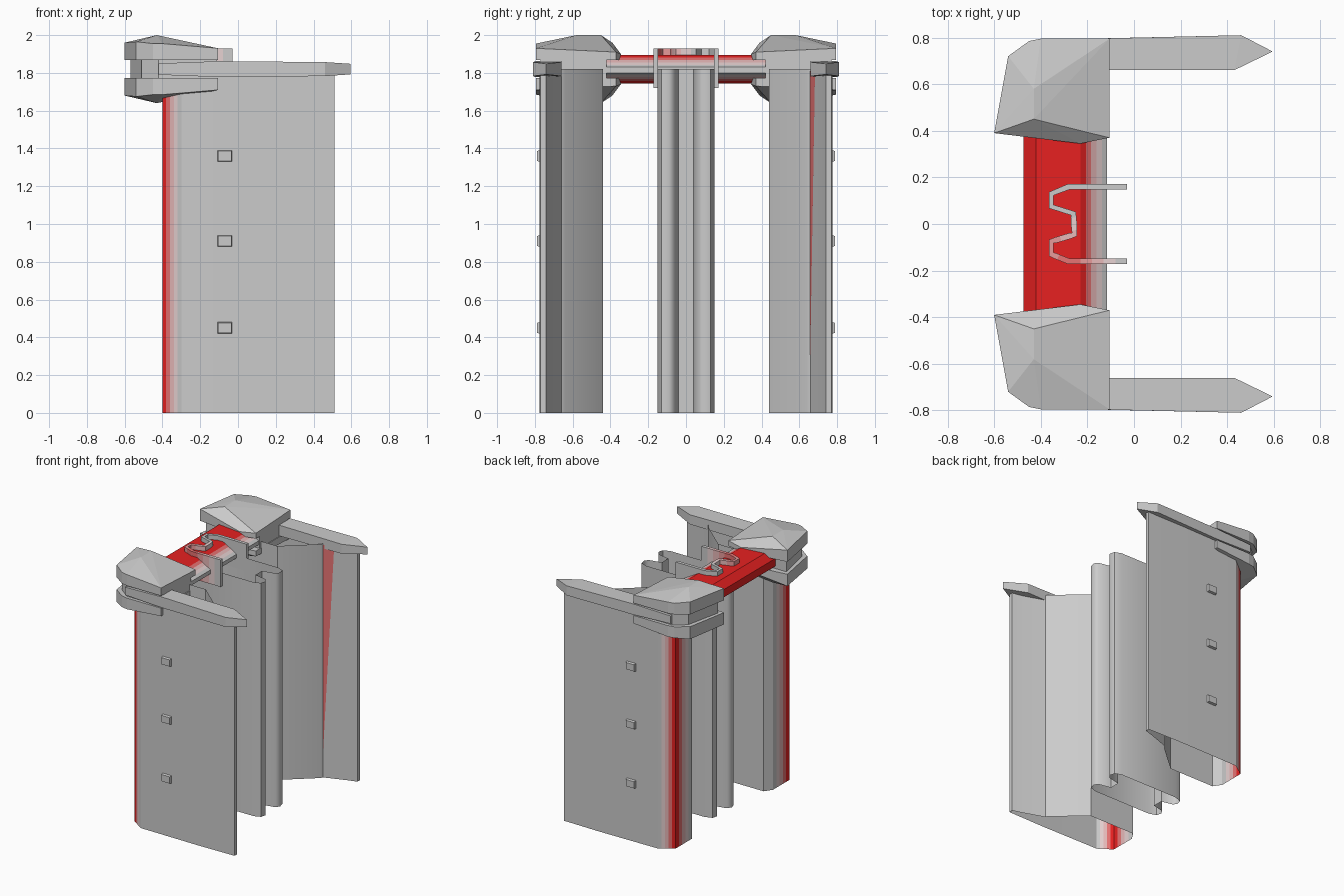
import bpy, bmesh
from mathutils import Vector

if "Cube" in bpy.data.objects:
    bpy.data.objects.remove(bpy.data.objects["Cube"])

GREY, RED = Vector((0.8, 0.8, 0.8)), Vector((0.8, 0.015, 0.015))
STEPS = 5          # strips per profile edge where the colour fades
mats = {}


def tint(t):
    """Material blended from grey (0) to red (1)."""
    k = round(t * STEPS)
    if k not in mats:
        m = bpy.data.materials.new("tint_%d" % k)
        m.diffuse_color = (*GREY.lerp(RED, k / STEPS), 1)
        m.use_nodes = True
        m.node_tree.nodes["Principled BSDF"].inputs["Base Color"].default_value = m.diffuse_color
        mats[k] = m
    return mats[k]


def finish(name, bm, smooth=None):
    bmesh.ops.recalc_face_normals(bm, faces=bm.faces)
    me = bpy.data.meshes.new(name)
    bm.to_mesh(me)
    bm.free()
    ob = bpy.data.objects.new(name, me)
    bpy.context.collection.objects.link(ob)
    if smooth:
        bpy.ops.object.select_all(action='DESELECT')
        ob.select_set(True)
        bpy.context.view_layer.objects.active = ob
        bpy.ops.object.shade_smooth_by_angle(angle=smooth)
    return ob


def sheet(name, pts, lo, hi, place, closed=True, smooth=None):
    """Open-ended sheet: sweep a (u, v, redness) profile from lo to hi."""
    fine = []
    n = len(pts)
    for i in range(n if closed else n - 1):
        a, b = Vector(pts[i]), Vector(pts[(i + 1) % n])
        k = STEPS if a.z != b.z else 1
        fine += [a.lerp(b, j / k) for j in range(k)]
    if not closed:
        fine.append(Vector(pts[-1]))
    bm = bmesh.new()
    rows = [[bm.verts.new(place(p.x, p.y, h)) for p in fine] for h in (lo, hi)]
    m = len(fine)
    slots = []
    for i in range(m if closed else m - 1):
        j = (i + 1) % m
        f = bm.faces.new((rows[0][i], rows[0][j], rows[1][j], rows[1][i]))
        mat = tint((fine[i].z + fine[j].z) / 2)
        if mat not in slots:
            slots.append(mat)
        f.material_index = slots.index(mat)
    ob = finish(name, bm, smooth)
    if any(p[2] for p in pts):
        for mat in slots:
            ob.data.materials.append(mat)
    return ob


def hull(name, pts):
    bm = bmesh.new()
    for p in pts:
        bm.verts.new(p)
    r = bmesh.ops.convex_hull(bm, input=bm.verts)
    bmesh.ops.delete(bm, geom=list({g for g in r["geom_interior"] if isinstance(g, bmesh.types.BMVert)}),
                     context='VERTS')
    bmesh.ops.dissolve_limit(bm, angle_limit=0.02, verts=bm.verts, edges=bm.edges)
    return finish(name, bm)


# plan of a side panel: outer wall, red back corner, inner face, slanted front
WALL = [(0.51, 0.77, 0), (0.2, 0.775, 0), (-0.30, 0.77, 0), (-0.40, 0.70, 1), (-0.40, 0.50, 0),
        (-0.36, 0.44, 0), (0.03, 0.44, 0), (0.26, 0.64, 0), (0.27, 0.66, 0),
        (0.44, 0.72, 0), (0.51, 0.74, 0)]
CAP = [(-0.60, 0.39, 1.96), (-0.54, 0.72, 1.965), (-0.45, 0.785, 1.955), (-0.40, 0.795, 1.955),
       (-0.105, 0.795, 1.93), (-0.105, 0.37, 1.91), (-0.23, 0.345, 1.90)]
PEAK = [(-0.43, 0.58, 2.0), (-0.43, 0.45, 2.0)]
CORE = [(-0.57, 0.42), (-0.51, 0.70), (-0.42, 0.77), (-0.11, 0.77), (-0.11, 0.42)]
MID = 1.82

for s, side in ((-1, "front"), (1, "back")):
    # hanging side panel
    sheet(side + "_side_panel", WALL, 0, MID, lambda u, v, h: (u, s * v, h), smooth=0.5)

    # upper and lower shoulder plates, mirrored about the arm
    for k, lvl in ((1, "upper"), (-1, "lower")):
        pts = [(x, s * y, MID + k * (z - MID)) for x, y, z in CAP + PEAK]
        pts += [(x, s * y, MID + k * 0.048) for x, y, z in CAP]
        hull("%s_%s_shoulder_plate" % (side, lvl), pts)

    # recessed core between the plates
    hull(side + "_shoulder_core", [(x, s * y, z) for x, y in CORE for z in (1.765, 1.875)])

    # long arm with a pointed tip
    arm = [(-0.42, 0.66, 0.03), (-0.42, 0.79, 0.03), (-0.10, 0.66, 0.042), (-0.10, 0.797, 0.042),
           (0.43, 0.66, 0.037), (0.46, 0.81, 0.037), (0.595, 0.74, 0.028)]
    hull(side + "_arm", [(x, s * y, MID + k * d) for x, y, d in arm for k in (-1, 1)])

    # three studs on the outer wall
    for i, z in enumerate((0.45, 0.91, 1.36)):
        hull("%s_stud_%d" % (side, i + 1),
             [(-0.07 + a * w, s * y, z + b * h) for y, w, h in ((0.765, 0.04, 0.032), (0.79, 0.035, 0.026))
              for a in (-1, 1) for b in (-1, 1)])

# red wedge fading down the inner crease of the back panel
bm = bmesh.new()
bm.faces.new([bm.verts.new(p) for p in ((0.273, 0.656, 0.2), (0.273, 0.656, 1.81), (0.35, 0.683, 1.81))])
finish("crease_wedge", bm).data.materials.append(tint(0.8))

# centre panel: folded tube with two lobes at each end
half = [(0.18, 0.04), (0.28, 0.06), (0.30, 0.09), (0.29, 0.13), (0.24, 0.15),
        (-0.26, 0.15), (-0.32, 0.13), (-0.33, 0.09), (-0.31, 0.06), (-0.22, 0.04)]
tube = half + [(x, -y) for x, y in reversed(half)]
sheet("centre_panel", [(x, y, 0) for x, y in tube], 0, MID, lambda u, v, h: (u, v, h), smooth=0.9)

# red crossbar fading to a grey nose
bar = [(-0.475, 1.85, 1), (-0.42, 1.895, 1), (-0.23, 1.895, 1), (-0.115, 1.83, 0),
       (-0.115, 1.80, 0), (-0.23, 1.745, 1), (-0.42, 1.745, 1), (-0.475, 1.79, 1)]
sheet("crossbar", bar, -0.42, 0.42, lambda u, v, h: (u, h, v))

# folded clip around the crossbar
clip = [(-0.03, 0.16, 0), (-0.28, 0.16, 0), (-0.355, 0.13, 0), (-0.355, 0.075, 0), (-0.26, 0.045, 0),
        (-0.255, -0.045, 0.4), (-0.355, -0.075, 0.6), (-0.355, -0.13, 0.6), (-0.28, -0.16, 0.8), (-0.03, -0.16, 0)]
ob = sheet("clip", clip, 1.72, 1.93, lambda u, v, h: (u, v, h), closed=False)
mod = ob.modifiers.new("thickness", 'SOLIDIFY')
mod.thickness, mod.offset = 0.025, 0
